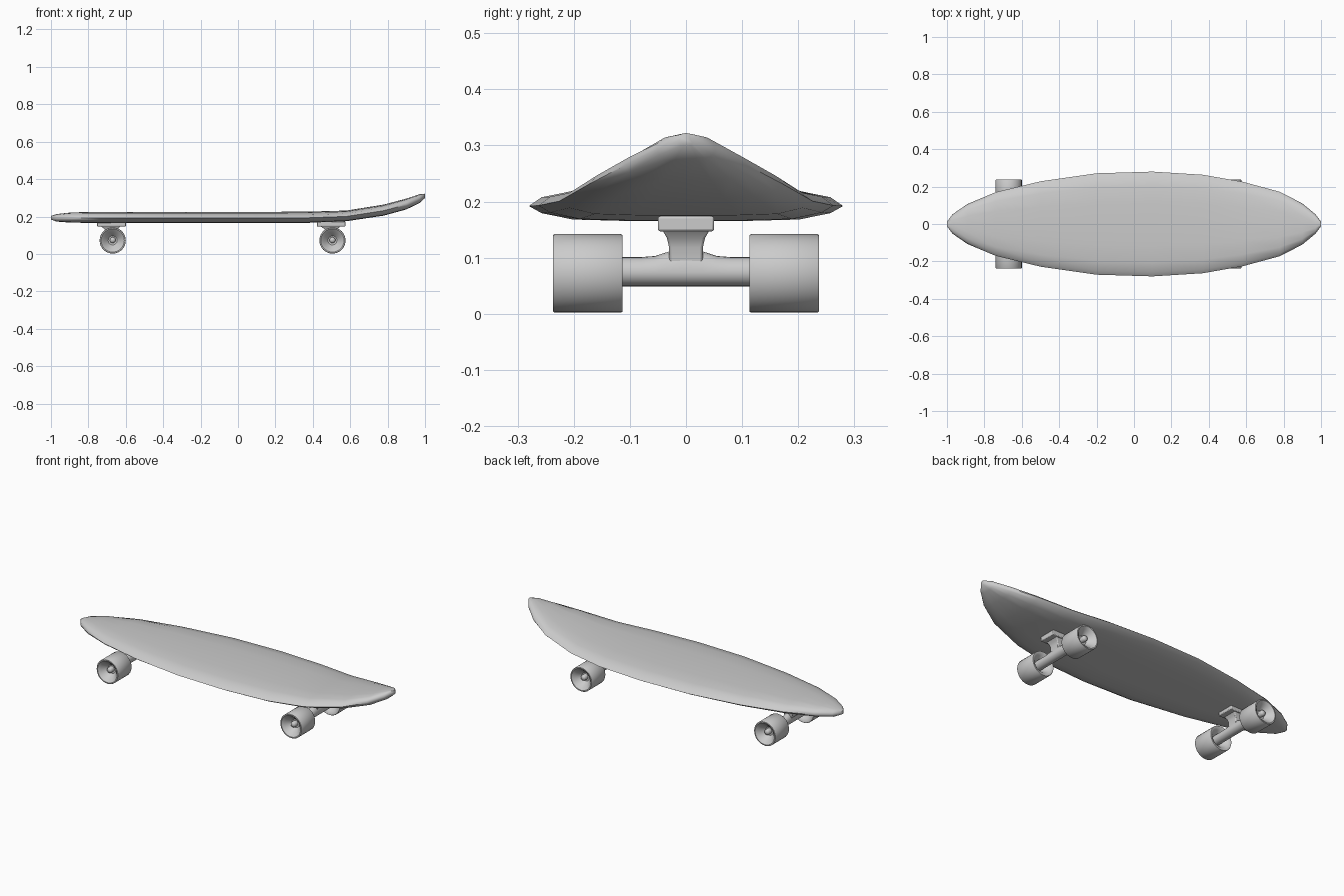
import bpy, bmesh, math

if "Cube" in bpy.data.objects:
    bpy.data.objects.remove(bpy.data.objects["Cube"])


def finish(name, bm, angle=40):
    bmesh.ops.recalc_face_normals(bm, faces=bm.faces)
    me = bpy.data.meshes.new(name)
    bm.to_mesh(me)
    bm.free()
    ob = bpy.data.objects.new(name, me)
    bpy.context.collection.objects.link(ob)
    bpy.ops.object.select_all(action='DESELECT')
    ob.select_set(True)
    bpy.context.view_layer.objects.active = ob
    bpy.ops.object.shade_smooth_by_angle(angle=math.radians(angle))
    return ob


def loft(name, rings, angle=40):
    """Skin a list of closed rings and cap both ends."""
    bm = bmesh.new()
    loops = [[bm.verts.new(p) for p in r] for r in rings]
    n = len(loops[0])
    for a, b in zip(loops, loops[1:]):
        for i in range(n):
            j = (i + 1) % n
            bm.faces.new((a[i], a[j], b[j], b[i]))
    bm.faces.new(loops[0])
    bm.faces.new(loops[-1])
    return finish(name, bm, angle)


def lathe_y(name, profile, x, z, side, seg=32):
    """Revolve (radius, y) points around an axle parallel to y."""
    rings = [[(x + r * math.cos(2 * math.pi * k / seg), side * y,
               z + r * math.sin(2 * math.pi * k / seg)) for k in range(seg)]
             for r, y in profile]
    return loft(name, rings)


# Deck: stations of x, half width, bottom z, top z
stations = [(-1.0, .012, .184, .203), (-.97, .052, .173, .213), (-.89, .107, .167, .222),
            (-.74, .17, .166, .225), (-.5, .228, .165, .225), (-.2, .271, .165, .225),
            (.1, .28, .165, .225), (.37, .263, .166, .226), (.58, .226, .175, .232),
            (.78, .172, .205, .264), (.9, .11, .238, .296), (.97, .052, .272, .319),
            (1.0, .012, .299, .322)]
# Cross-section: fraction of half width, height from -1 (bottom) to 1 (top)
half = [(1, -.1), (.92, .42), (.72, .8), (.4, .95)]
under = [(.4, -.98), (.72, -.9), (.92, -.52)]
section = half + [(0, 1)] + [(-f, h) for f, h in reversed(half)]
section += [(-f, h) for f, h in reversed(under)] + [(0, -1)] + under
loft("deck", [[(x, f * w, (b + t) / 2 + h * (t - b) / 2) for f, h in section]
              for x, w, b, t in stations], 60)

wheel_profile = [(.024, .15), (.048, .122), (.062, .113), (.068, .113), (.07, .116),
                 (.07, .234), (.068, .237), (.062, .237), (.048, .225), (.024, .195)]
bolt_profile = [(.016, .19), (.016, .216), (.012, .222), (.004, .225)]


def rect(x0, x1, hy, z):
    return [(x0, -hy, z), (x1, -hy, z), (x1, hy, z), (x0, hy, z)]


ZC = .074
for end, x in (("rear", -.67), ("front", .505)):
    # Wheels and axle ends
    for side_name, s in (("left", 1), ("right", -1)):
        lathe_y(f"{end}_{side_name}_wheel", wheel_profile, x, ZC - .002, s)
        lathe_y(f"{end}_{side_name}_axle_nut", bolt_profile, x, ZC, s, 16)

    # Hanger tube swelling upward at its middle
    rings = []
    for y, top in ((-.17, .027), (-.08, .027), (-.055, .029), (-.03, .037), (0, .042),
                   (.03, .037), (.055, .029), (.08, .027), (.17, .027)):
        ring = []
        for k in range(24):
            a = 2 * math.pi * k / 24
            sz = math.sin(a)
            ring.append((x + .026 * math.cos(a), y, ZC + sz * (top if sz > 0 else .025)))
        rings.append(ring)
    loft(f"{end}_hanger", rings)

    # Neck flaring up to the base plate
    neck = loft(f"{end}_neck", [rect(x - .028, x + .022, .03, .09),
                                rect(x - .032, x + .024, .03, .118),
                                rect(x - .045, x + .03, .034, .135),
                                rect(x - .066, x + .042, .042, .149)], 50)
    # Base plate under the deck
    plate = loft(f"{end}_base_plate", [rect(x - .083, x + .07, .05, .147),
                                       rect(x - .083, x + .07, .05, .174)], 40)
    for ob in (neck, plate):
        bev = ob.modifiers.new("bevel", 'BEVEL')
        bev.width = .004
        bev.segments = 2
